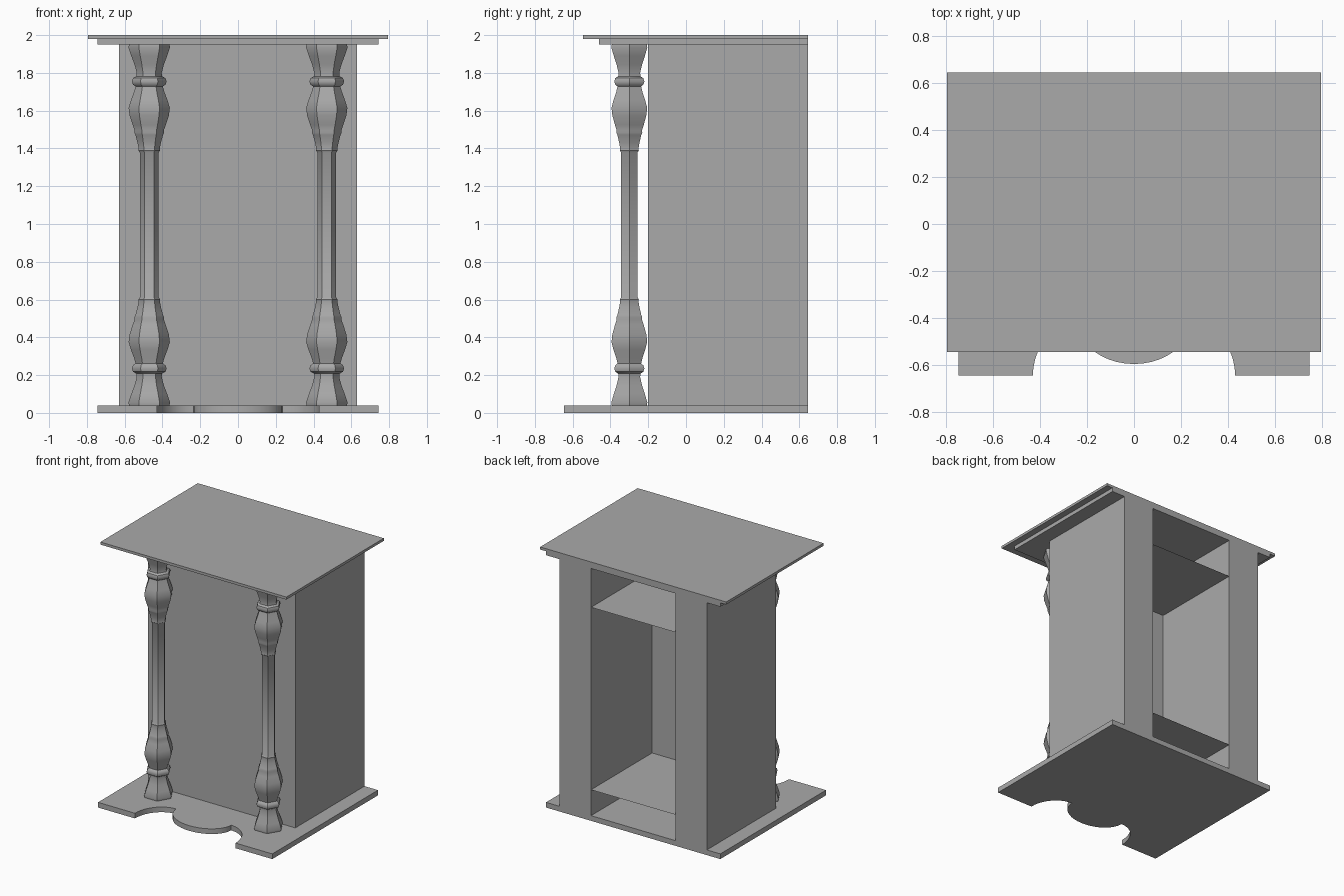
import bpy, bmesh
from math import sin, cos, pi, radians

if "Cube" in bpy.data.objects:
    bpy.data.objects.remove(bpy.data.objects["Cube"], do_unlink=True)

grey = bpy.data.materials.new("plain_grey")
grey.use_nodes = True
COLOUR = (0.4, 0.4, 0.4, 1)
grey.diffuse_color = COLOUR
grey.node_tree.nodes["Principled BSDF"].inputs["Base Color"].default_value = COLOUR

BACK = 0.645


def finish(name, bm):
    bmesh.ops.recalc_face_normals(bm, faces=bm.faces)
    mesh = bpy.data.meshes.new(name)
    bm.to_mesh(mesh)
    bm.free()
    mesh.materials.append(grey)
    obj = bpy.data.objects.new(name, mesh)
    bpy.context.collection.objects.link(obj)
    bpy.ops.object.select_all(action='DESELECT')
    obj.select_set(True)
    bpy.context.view_layer.objects.active = obj
    bpy.ops.object.shade_smooth_by_angle(angle=radians(35))
    return obj


def prism(name, outline, z0, z1):
    """Upright solid from a flat outline; a single sheet if z0 equals z1."""
    bm = bmesh.new()
    face = bm.faces.new([bm.verts.new((x, y, z0)) for x, y in outline])
    if z1 > z0:
        ext = bmesh.ops.extrude_face_region(bm, geom=[face], use_keep_orig=True)
        for v in ext["geom"]:
            if isinstance(v, bmesh.types.BMVert):
                v.co.z = z1
    return finish(name, bm)


def rect(half, front, back=BACK):
    return [(-half, front), (half, front), (half, back), (-half, back)]


def mirrored(half_outline):
    """Close an outline across x = 0; the half runs from the axis outward."""
    return half_outline + [(-x, y) for x, y in reversed(half_outline) if x > 1e-6]


# Base board: rounded tongue in the middle, scooped notch on either side
N = 10
tongue = [(0.235 * sin(i * pi / 2 / N), -0.42 - 0.175 * cos(i * pi / 2 / N))
          for i in range(N)]
notch = [(0.235 + 0.195 * sin(i * pi / 2 / N), -0.645 + 0.225 * cos(i * pi / 2 / N))
         for i in range(N + 1)]
prism("base_board", mirrored(tongue + notch + [(0.745, -0.645), (0.745, BACK)]), 0, 0.04)

# Stepped top
prism("top_moulding", rect(0.745, -0.46), 1.95, 1.98)
prism("top_board", rect(0.795, -0.545), 1.98, 2.0)

# Hollow body, open at the back
prism("body", [(-0.63, -0.2), (0.63, -0.2), (0.63, BACK), (0.36, BACK),
               (0.36, -0.1), (-0.36, -0.1), (-0.36, BACK), (-0.63, BACK)], 0.04, 1.95)
for name, z in (("lower_shelf", 0.24), ("upper_shelf", 1.65)):
    prism(name, rect(0.36, -0.1), z, z)

# Six-sided turned columns, the profile repeated upside down above the middle
profile = [(0.107, 0.04), (0.11, 0.055), (0.095, 0.1), (0.078, 0.145), (0.066, 0.19),
           (0.068, 0.208), (0.086, 0.218), (0.092, 0.235), (0.086, 0.252),
           (0.072, 0.262), (0.08, 0.29), (0.097, 0.335), (0.109, 0.375),
           (0.104, 0.415), (0.088, 0.465), (0.077, 0.495), (0.079, 0.507),
           (0.073, 0.518), (0.062, 0.56), (0.056, 0.59), (0.058, 0.6), (0.05, 0.612)]
profile += [(r, 1.99 - z) for r, z in reversed(profile)]


def column(name, cx, cy=-0.3, sides=6):
    bm = bmesh.new()
    rings = [[bm.verts.new((cx + r * cos(2 * pi * k / sides),
                            cy + r * sin(2 * pi * k / sides), z))
              for k in range(sides)] for r, z in profile]
    for low, high in zip(rings, rings[1:]):
        for k in range(sides):
            n = (k + 1) % sides
            bm.faces.new((low[k], low[n], high[n], high[k]))
    bm.faces.new(rings[0])
    bm.faces.new(rings[-1])
    finish(name, bm)


column("left_column", 0.47)
column("right_column", -0.47)
